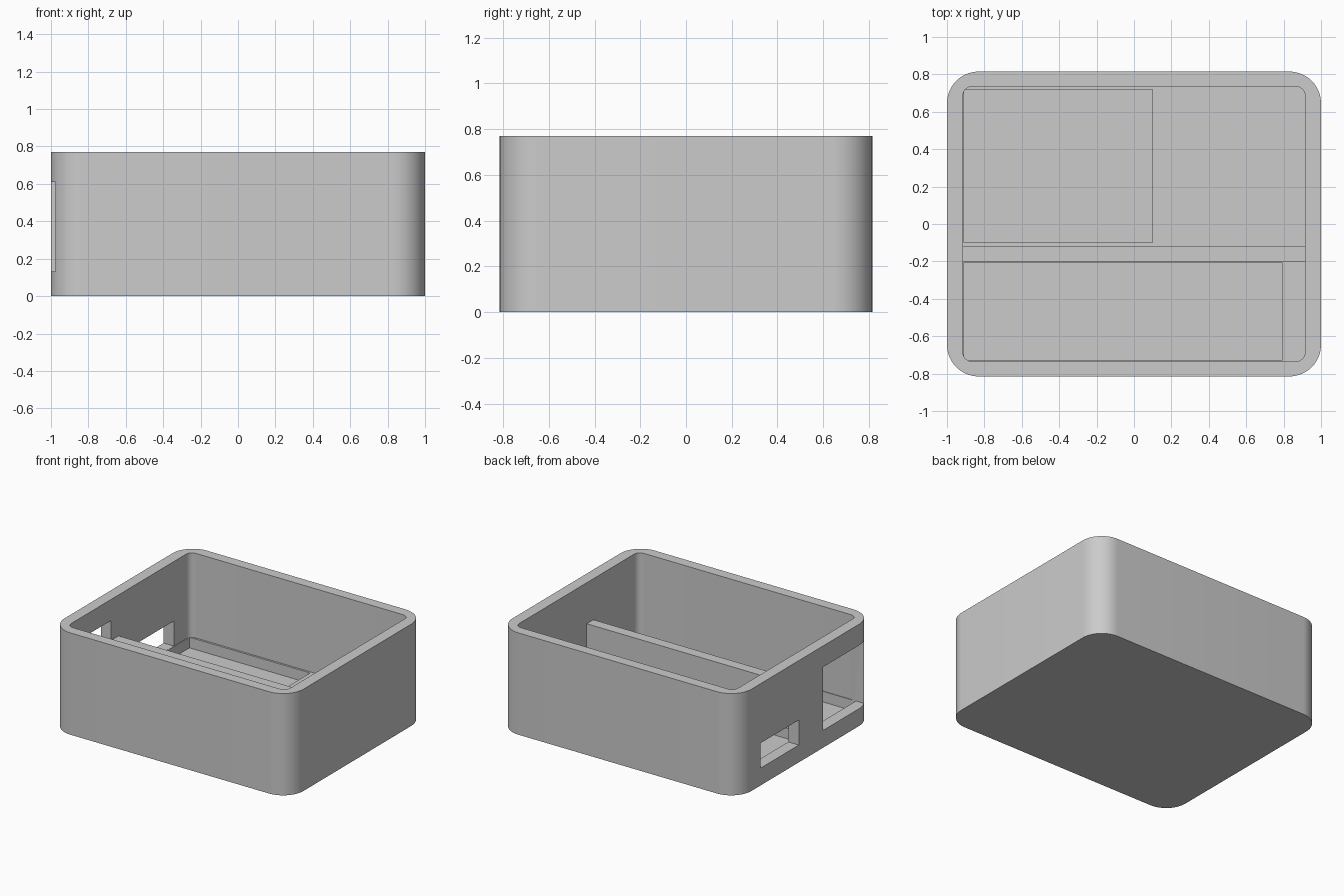
import bpy, bmesh, math

if "Cube" in bpy.data.objects:
    bpy.data.objects.remove(bpy.data.objects["Cube"], do_unlink=True)

HEIGHT, FLOOR, RECESS = 0.77, 0.13, 0.05

grey = bpy.data.materials.new("plain_grey")
grey.use_nodes = True
grey.diffuse_color = (0.6, 0.6, 0.6, 1)
grey.node_tree.nodes["Principled BSDF"].inputs["Base Color"].default_value = (0.6, 0.6, 0.6, 1)


def prism(name, outline, z0, z1):
    """Extrude a flat outline from z0 up to z1."""
    bm = bmesh.new()
    base = bm.faces.new([bm.verts.new((x, y, z0)) for x, y in outline])
    top = bmesh.ops.extrude_face_region(bm, geom=[base])["geom"]
    moved = [v for v in top if isinstance(v, bmesh.types.BMVert)]
    bmesh.ops.translate(bm, verts=moved, vec=(0, 0, z1 - z0))
    bmesh.ops.recalc_face_normals(bm, faces=bm.faces)
    mesh = bpy.data.meshes.new(name)
    bm.to_mesh(mesh)
    bm.free()
    mesh.materials.append(grey)
    obj = bpy.data.objects.new(name, mesh)
    bpy.context.collection.objects.link(obj)
    return obj


def rounded(half_x, half_y, radius, steps=14):
    """Rounded rectangle outline, anticlockwise."""
    points = []
    for i, (sx, sy) in enumerate([(1, 1), (-1, 1), (-1, -1), (1, -1)]):
        for s in range(steps + 1):
            a = math.pi / 2 * (i + s / steps)
            points.append((sx * (half_x - radius) + radius * math.cos(a),
                           sy * (half_y - radius) + radius * math.sin(a)))
    return points


def box(name, x0, x1, y0, y1, z0, z1):
    return prism(name, [(x0, y0), (x1, y0), (x1, y1), (x0, y1)], z0, z1)


def cut(target, cutter):
    """Subtract the cutter and discard it."""
    cutter.hide_render = True
    mod = target.modifiers.new("cut", 'BOOLEAN')
    mod.operation = 'DIFFERENCE'
    mod.solver = 'EXACT'
    mod.object = cutter
    bpy.context.view_layer.objects.active = target
    bpy.ops.object.modifier_apply(modifier=mod.name)
    bpy.data.objects.remove(cutter, do_unlink=True)


# Open box with rounded corners
case = prism("case_shell", rounded(1, 0.815, 0.17), 0, HEIGHT)
cut(case, prism("cavity", rounded(0.915, 0.735, 0.05), FLOOR, HEIGHT + 0.1))

# Shallow trays sunk in the floor
cut(case, box("rear_tray", -0.91, 0.10, -0.10, 0.72, RECESS, FLOOR + 0.001))
cut(case, box("front_tray", -0.91, 0.79, -0.73, -0.205, RECESS, FLOOR + 0.001))

# Openings through the side wall
cut(case, box("small_port", -1.1, -0.86, 0.08, 0.54, FLOOR + 0.001, 0.32))
cut(case, box("large_port", -1.1, -0.86, -0.73, -0.21, FLOOR + 0.001, 0.61))

# Partition between the two trays
box("divider_wall", -0.917, 0.917, -0.20, -0.12, FLOOR - 0.002, 0.46)

# Smooth corners, crisp edges
bpy.ops.object.select_all(action='DESELECT')
case.select_set(True)
bpy.context.view_layer.objects.active = case
bpy.ops.object.shade_smooth_by_angle(angle=math.radians(30))
